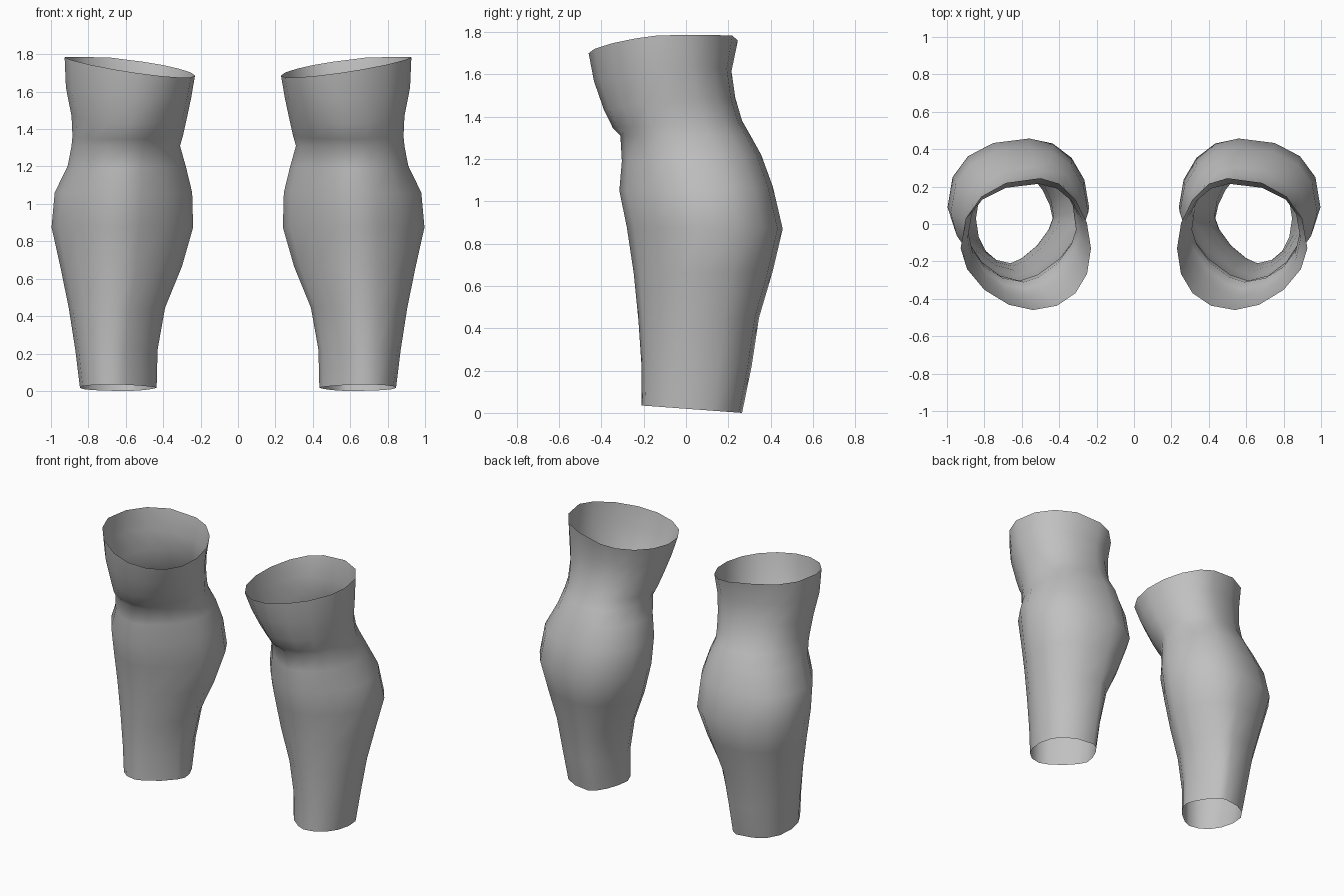
import bpy, bmesh, math

if "Cube" in bpy.data.objects:
    bpy.data.objects.remove(bpy.data.objects["Cube"])

SIDES = 16
TOP = 1.785

# z front, z back, x inner, x outer, y front, y back, x of front apex, x of back apex, y of widest point, tilt in x
RINGS = [
    (0.035, 0.00, 0.435, 0.845, -0.21, 0.265, 0.66, 0.58, 0.03, 0.0),
    (0.22, 0.22, 0.43, 0.87, -0.21, 0.31, 0.66, 0.58, 0.04, 0.0),
    (0.44, 0.45, 0.39, 0.905, -0.225, 0.345, 0.65, 0.58, 0.05, 0.0),
    (0.66, 0.67, 0.30, 0.95, -0.247, 0.41, 0.64, 0.57, 0.07, 0.0),
    (0.88, 0.87, 0.24, 0.997, -0.28, 0.457, 0.64, 0.56, 0.09, 0.0),
    (1.05, 1.07, 0.245, 0.98, -0.315, 0.41, 0.62, 0.56, 0.06, 0.0),
    (1.19, 1.22, 0.28, 0.91, -0.303, 0.355, 0.61, 0.55, 0.02, 0.0),
    (1.31, 1.31, 0.31, 0.89, -0.31, 0.305, 0.59, 0.55, -0.03, 0.0),
    (1.345, 1.38, 0.295, 0.885, -0.345, 0.265, 0.58, 0.54, -0.05, 0.0),
    (1.43, 1.49, 0.275, 0.89, -0.387, 0.233, 0.57, 0.53, -0.08, 0.03),
    (1.57, 1.62, 0.25, 0.92, -0.435, 0.215, 0.55, 0.51, -0.11, 0.08),
    (1.705, 1.77, 0.23, 0.927, -0.46, 0.245, 0.54, 0.50, -0.13, 0.14),
]

# height, then corner exponents: inner front, outer front, outer back, inner back (above 1 cuts the corner)
CORNERS = [
    (0.00, 1.45, 0.90, 0.88, 1.25),
    (0.90, 1.35, 1.25, 0.86, 0.95),
    (1.30, 1.30, 1.00, 0.88, 0.95),
    (1.75, 0.88, 1.15, 0.88, 1.05),
]


def corner_exponents(z):
    for low, high in zip(CORNERS, CORNERS[1:]):
        if z <= high[0]:
            break
    t = min(1, max(0, (z - low[0]) / (high[0] - low[0])))
    return [a + (b - a) * t for a, b in zip(low[1:], high[1:])]


def ring_points(ring, side):
    """Closed cross-section made of four rounded quarters."""
    zf, zb, xi, xo, yf, yb, ax_f, ax_b, mid, tilt = ring
    inner_front, outer_front, outer_back, inner_back = corner_exponents(zf)
    points = []
    for i in range(SIDES):
        a = 2 * math.pi * i / SIDES
        c, s = math.cos(a), math.sin(a)
        if s > 0:
            p = outer_back if c > 0 else inner_back
        else:
            p = outer_front if c > 0 else inner_front
        apex = ax_b + (ax_f - ax_b) * (1 - s) / 2
        c = math.copysign(abs(c) ** p, c)
        s = math.copysign(abs(s) ** p, s)
        x = apex + c * ((xo - apex) if c > 0 else (apex - xi))
        y = mid + s * ((yb - mid) if s > 0 else (mid - yf))
        z = zf + (zb - zf) * (y - yf) / (yb - yf) + tilt * (x - 0.58)
        points.append((side * x, y, min(z, TOP)))
    return points


def make_leg(name, side, material):
    """Open sleeve from ankle to just above the knee."""
    bm = bmesh.new()
    loops = [[bm.verts.new(p) for p in ring_points(r, side)] for r in RINGS]
    for low, high in zip(loops, loops[1:]):
        for i in range(SIDES):
            j = (i + 1) % SIDES
            quad = (low[i], low[j], high[j], high[i])
            face = bm.faces.new(quad if side > 0 else quad[::-1])
            face.smooth = True
    mesh = bpy.data.meshes.new(name)
    bm.to_mesh(mesh)
    bm.free()
    mesh.materials.append(material)
    leg = bpy.data.objects.new(name, mesh)
    bpy.context.collection.objects.link(leg)


grey = bpy.data.materials.new("plain_grey")
grey.diffuse_color = (0.53, 0.53, 0.53, 1)
grey.use_nodes = True
grey.node_tree.nodes["Principled BSDF"].inputs["Base Color"].default_value = grey.diffuse_color

make_leg("left_lower_leg", 1, grey)
make_leg("right_lower_leg", -1, grey)
